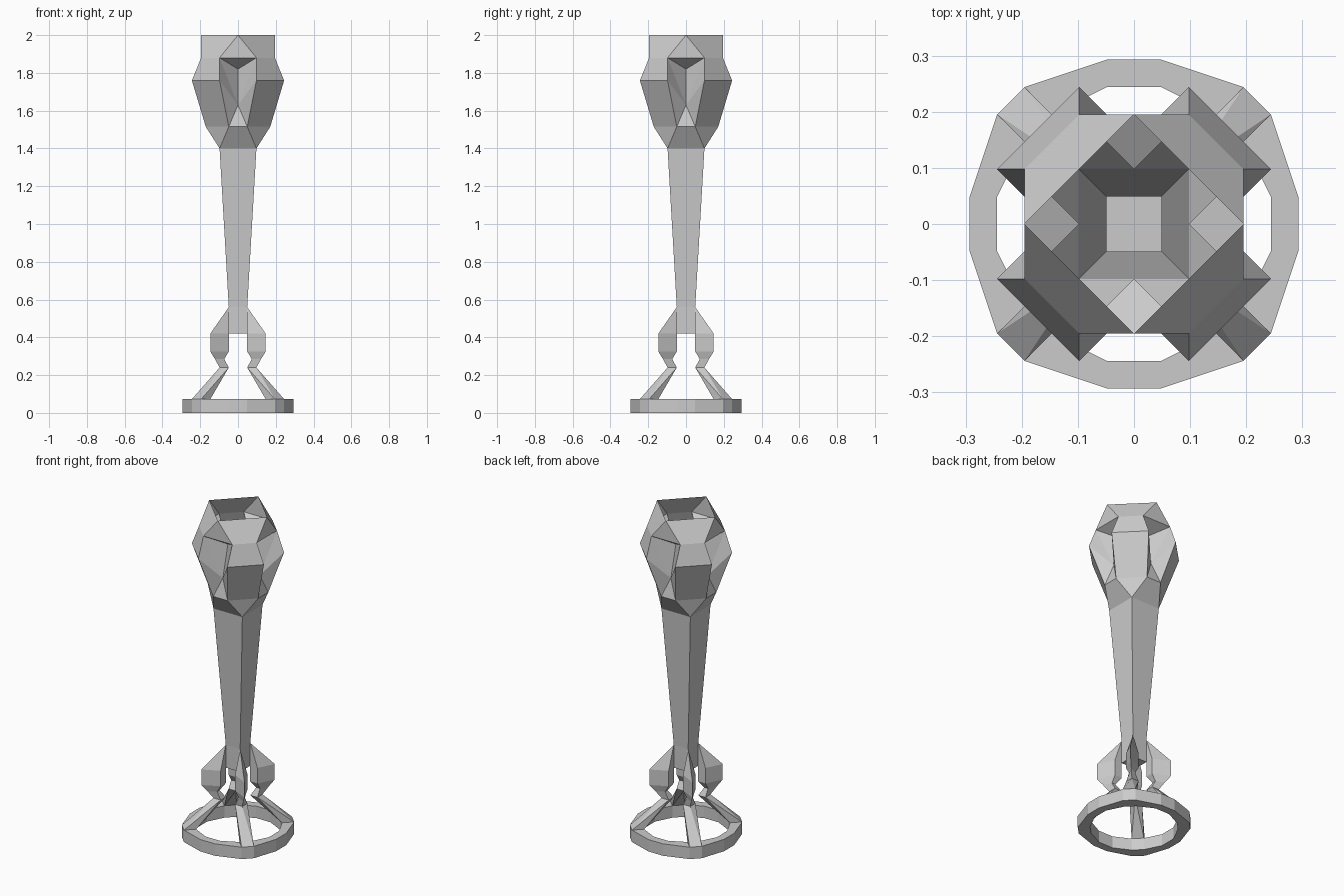
import bpy
import bmesh
from math import pi
from mathutils import Matrix, Vector

U = 0.0488  # horizontal module

cube = bpy.data.objects.get("Cube")
if cube:
    bpy.data.objects.remove(cube, do_unlink=True)

grey = bpy.data.materials.new("plain grey")
grey.use_nodes = True
tint = (0.6, 0.6, 0.6, 1)
grey.diffuse_color = tint
grey.node_tree.nodes["Principled BSDF"].inputs["Base Color"].default_value = tint


def point(x, y, z):
    return Vector((x * U, y * U, z))


def turned(v, quarter):
    return Matrix.Rotation(quarter * pi / 2, 3, 'Z') @ v


def add_face(bm, points):
    bm.faces.new([bm.verts.new(p) for p in points])


def finish(bm, name):
    bmesh.ops.remove_doubles(bm, verts=bm.verts, dist=0.0005)
    bmesh.ops.recalc_face_normals(bm, faces=bm.faces)
    mesh = bpy.data.meshes.new(name)
    bm.to_mesh(mesh)
    bm.free()
    mesh.materials.append(grey)
    obj = bpy.data.objects.new(name, mesh)
    bpy.context.collection.objects.link(obj)
    return obj


# Head: hollow crown with four corner petals and four recessed windows
def pair(x, y, z):
    return point(-x, y, z), point(x, y, z)


tip = point(0, -4, 2.0)
brow_l, brow_r = pair(2, -4, 1.88)
spike_l, spike_r = pair(2, -5, 1.76)
sill_l, sill_r = pair(1, -3.5, 1.515)
neck_l, neck_r = pair(2, -2, 1.4)
lintel = point(0, -2, 1.82)
crease = point(0, -3, 1.63)


def around(p):
    """The matching point on the next side clockwise."""
    return turned(p, -1)


head_faces = [
    (tip, brow_l, brow_r),
    (brow_l, lintel, brow_r),
    (brow_l, spike_l, crease), (brow_l, crease, lintel),
    (brow_r, crease, spike_r), (brow_r, lintel, crease),
    (spike_l, sill_l, crease), (spike_r, crease, sill_r),
    (sill_l, sill_r, crease),
    (neck_l, neck_r, sill_r, sill_l),
    (tip, around(tip), around(brow_r), brow_l),
    (brow_l, around(brow_r), around(spike_r), spike_l),
    (spike_l, around(spike_r), around(sill_r), sill_l),
    (sill_l, around(sill_r), neck_l),
]
bm = bmesh.new()
for q in range(4):
    for f in head_faces:
        add_face(bm, [turned(p, q) for p in f])
finish(bm, "head")

# Stem: hollow tapering square tube closed at the foot
bm = bmesh.new()
levels = [(2, 1.4), (1, 0.56), (1, 0.42)]
for q in range(4):
    for (a, za), (b, zb) in zip(levels, levels[1:]):
        corners = [point(-b, -b, zb), point(b, -b, zb),
                   point(a, -a, za), point(-a, -a, za)]
        add_face(bm, [turned(p, q) for p in corners])
add_face(bm, [turned(point(1, 1, 0.42), q) for q in range(4)])
finish(bm, "stem")

# Legs: crooked claws from the stem corners to the ring
kite = [(3, 3), (1, 2), (1, 1), (2, 1)]
knee = [(2.5, 2.5), (1.5, 2), (1.5, 1.5), (2, 1.5)]
ankle = [(2, 2), (1, 2), (1, 1), (2, 1)]
foot = [(5, 4), (4, 5), (3, 4), (4, 3)]
sections = [([(1, 1)] * 4, 0.56), (kite, 0.42), (kite, 0.325),
            (knee, 0.285), (ankle, 0.24)]


def build_leg(name, quarter):
    bm = bmesh.new()
    # shin flaring out to the foot
    ends = [point(x, y, 0.24) for x, y in ankle] + [point(x, y, 0.073) for x, y in foot]
    bmesh.ops.convex_hull(bm, input=[bm.verts.new(p) for p in ends])
    inner = [f for f in bm.faces if all(v.co.z > 0.2 for v in f.verts)]
    bmesh.ops.delete(bm, geom=inner, context='FACES_ONLY')
    # thigh and knee
    for (low, zl), (high, zh) in zip(sections[1:], sections):
        for i in range(4):
            j = (i + 1) % 4
            ring = [point(*low[i], zl), point(*low[j], zl),
                    point(*high[j], zh), point(*high[i], zh)]
            unique = []
            for p in ring:
                if all((p - k).length > 1e-6 for k in unique):
                    unique.append(p)
            if len(unique) > 2:
                add_face(bm, unique)
    bmesh.ops.rotate(bm, verts=bm.verts, cent=(0, 0, 0),
                     matrix=Matrix.Rotation(quarter * pi / 2, 3, 'Z'))
    finish(bm, name)


for q, side in enumerate(["back_left", "back_right", "front_right", "front_left"]):
    build_leg(side + "_leg", q)

# Base ring: twelve-sided flat hoop
outer, inner = [], []
for q in range(4):
    outer += [turned(point(x, y, 0), q) for x, y in [(6, -1), (6, 1), (5, 4)]]
    outer.append(turned(point(4, 5, 0), q))
    inner += [turned(point(x, y, 0), q) for x, y in [(5, -1), (5, 1), (4, 3)]]
    inner.append(turned(point(3, 4, 0), q))
rise = Vector((0, 0, 0.073))
bm = bmesh.new()
count = len(outer)
for i in range(count):
    j = (i + 1) % count
    a, b, c, d = outer[i], outer[j], inner[j], inner[i]
    add_face(bm, (a, b, b + rise, a + rise))
    add_face(bm, (c, d, d + rise, c + rise))
    add_face(bm, (a + rise, b + rise, c + rise, d + rise))
    add_face(bm, (d, c, b, a))
finish(bm, "base_ring")
